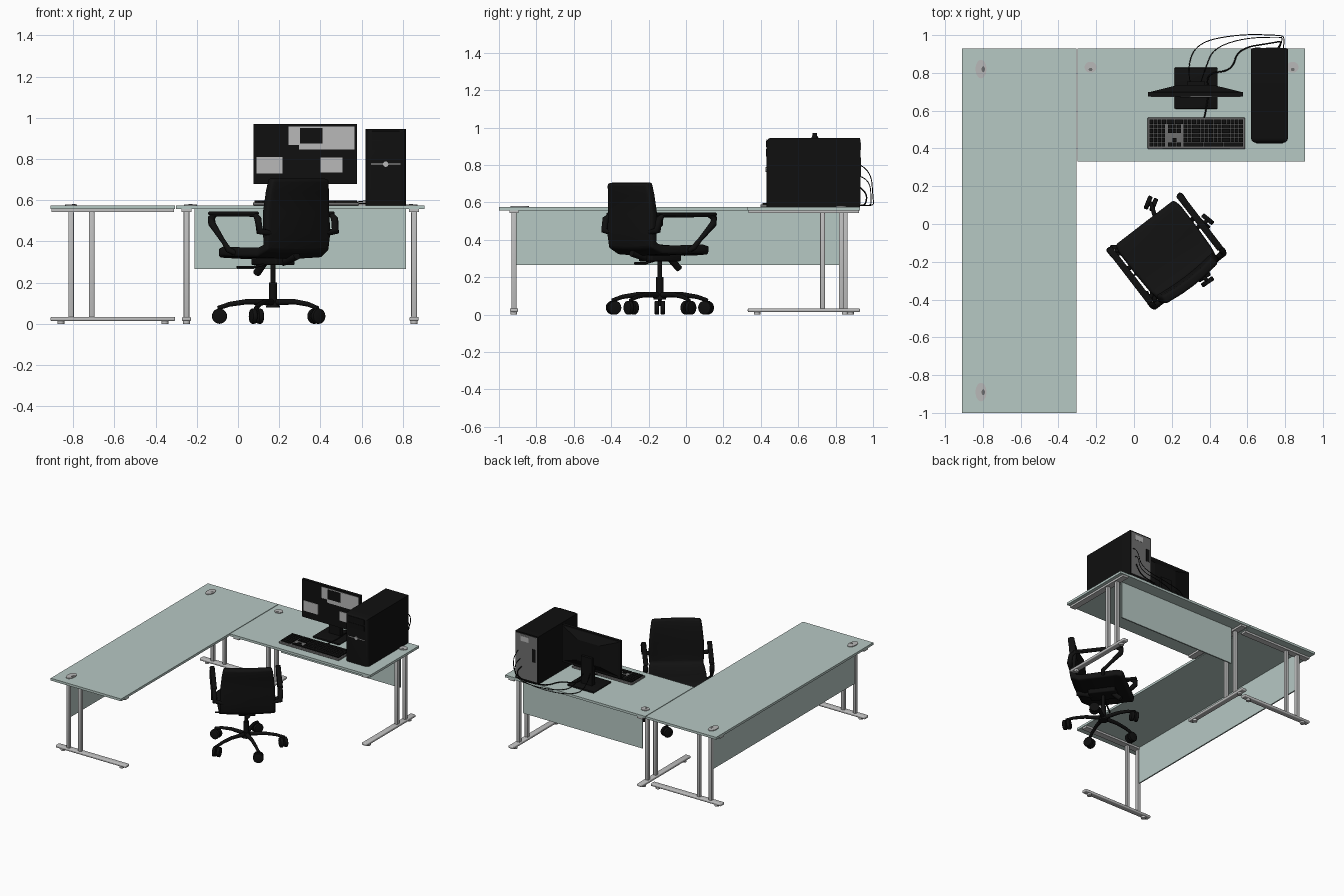
import bpy, bmesh, math
from mathutils import Matrix, Vector

if "Cube" in bpy.data.objects:
    bpy.data.objects.remove(bpy.data.objects["Cube"])


def material(name, r, g, b):
    m = bpy.data.materials.new(name)
    m.use_nodes = True
    m.diffuse_color = (r, g, b, 1)
    m.node_tree.nodes["Principled BSDF"].inputs["Base Color"].default_value = (r, g, b, 1)
    return m


GLASS = material("pale green desk", 0.47, 0.58, 0.55)
METAL = material("satin metal", 0.53, 0.53, 0.53)
BLACK = material("black plastic", 0.005, 0.005, 0.005)
FABRIC = material("charcoal fabric", 0.006, 0.006, 0.006)
PALE = material("pale grey", 0.48, 0.48, 0.48)
GREY = material("mid grey", 0.16, 0.16, 0.16)

TOP = 0.575                                   # desk surface height
WORLD = Matrix.Identity(4)
CHAIR = Matrix.Translation((0.17, -0.14, 0)) @ Matrix.Rotation(math.radians(37.6), 4, "Z")


def finish(name, bm, mat, frame=WORLD, smooth=False):
    mesh = bpy.data.meshes.new(name)
    bmesh.ops.recalc_face_normals(bm, faces=bm.faces)
    bm.to_mesh(mesh)
    bm.free()
    mesh.transform(frame)
    mesh.materials.append(mat)
    if smooth:
        mesh.polygons.foreach_set("use_smooth", [True] * len(mesh.polygons))
        mesh.set_sharp_from_angle(angle=math.radians(35))
    ob = bpy.data.objects.new(name, mesh)
    bpy.context.collection.objects.link(ob)
    return ob


def add_box(bm, x, y, z):
    """Box from three (low, high) ranges."""
    mid = Vector([(a + b) / 2 for a, b in (x, y, z)])
    size = [b - a for a, b in (x, y, z)]
    bmesh.ops.create_cube(bm, size=1, matrix=Matrix.Translation(mid) @ Matrix.Diagonal((*size, 1)))


def box(name, x, y, z, mat, frame=WORLD, bevel=0):
    bm = bmesh.new()
    add_box(bm, x, y, z)
    if bevel:
        bmesh.ops.bevel(bm, geom=bm.edges[:], offset=bevel, segments=3, profile=0.5, affect="EDGES")
    return finish(name, bm, mat, frame, bevel > 0)


def cyl(name, at, r, depth, mat, axis="Z", frame=WORLD, r2=None, stretch=1, bevel=0):
    bm = bmesh.new()
    turn = {"X": Matrix.Rotation(math.pi / 2, 4, "Y"), "Y": Matrix.Rotation(math.pi / 2, 4, "X"), "Z": WORLD}[axis]
    bmesh.ops.create_cone(bm, cap_ends=True, segments=20, radius1=r, radius2=r if r2 is None else r2, depth=depth,
                          matrix=Matrix.Translation(at) @ Matrix.Diagonal((1, stretch, 1, 1)) @ turn)
    if bevel:
        rims = [e for e in bm.edges if any(len(f.verts) > 4 for f in e.link_faces)]
        bmesh.ops.bevel(bm, geom=rims, offset=bevel, segments=2, profile=0.5, affect="EDGES")
    return finish(name, bm, mat, frame, True)


def tube(name, points, r, mat, frame=WORLD, curved=False, radii=None):
    cu = bpy.data.curves.new(name, "CURVE")
    cu.dimensions = "3D"
    cu.bevel_depth, cu.bevel_resolution, cu.use_fill_caps = r, 2, True
    sp = cu.splines.new("NURBS" if curved else "POLY")
    sp.points.add(len(points) - 1)
    for i, (pt, co) in enumerate(zip(sp.points, points)):
        pt.co = (*co, 1)
        pt.radius = radii[i] if radii else 1
    if curved:
        sp.use_endpoint_u, sp.order_u, sp.resolution_u = True, 3, 8
    cu.transform(frame)
    cu.materials.append(mat)
    ob = bpy.data.objects.new(name, cu)
    bpy.context.collection.objects.link(ob)


# Desks: local x runs along the length, local y = 0 is the panel-side edge
def desk(name, length, depth, frame, grommets, stretch):
    box(name + "_top", (0, length), (0, depth), (TOP - 0.018, TOP), GLASS, frame)
    box(name + "_modesty_panel", (0.09, length - 0.09), (0.095, 0.105), (0.265, TOP - 0.018), GLASS, frame)
    for x in (0.055 if depth > 0.603 else 0.05, length - 0.05):
        x = min(max(x, 0.08), length - 0.08) if length > 1.5 else x
        box(name + "_foot", (x - 0.022, x + 0.022), (0, depth), (0.014, 0.034), METAL, frame, 0.006)
        box(name + "_beam", (x - 0.024, x + 0.024), (0.005, depth - 0.005), (0.542, 0.557), METAL, frame)
        for y in (0.1, 0.2):
            box(name + "_upright", (x - 0.014, x + 0.014), (y - 0.013, y + 0.013), (0.03, 0.545), METAL, frame, 0.005)
        for y in (0.05, depth - 0.05):
            cyl(name + "_glide", (x, y, 0.008), 0.017, 0.016, METAL, frame=frame)
    for x in grommets:
        turned = frame @ Matrix.Translation((x, 0.1, TOP))
        if stretch > 1:
            turned = turned @ Matrix.Rotation(math.pi / 2, 4, "Z")
        cyl("grommet", (0, 0, 0.002), 0.029, 0.006, PALE, frame=turned, stretch=stretch)
        cyl("grommet_slot", (0.012, 0, 0.0045), 0.009, 0.003, GREY, frame=turned, stretch=stretch)


desk("long_desk", 1.93, 0.605, Matrix.Translation((-0.91, -1, 0)) @ Matrix(((0, 1, 0, 0), (1, 0, 0, 0), (0, 0, 1, 0), (0, 0, 0, 1))),
     (0.11, 1.82), 1.7)
desk("short_desk", 1.205, 0.6, Matrix.Translation((-0.3, 0.93, 0)) @ Matrix.Diagonal((1, -1, 1, 1)),
     (0.07, 1.14), 1.1)

# Computer tower with a rounded front
bm = bmesh.new()
add_box(bm, (0.62, 0.815), (0.43, 0.93), (TOP, 0.945))
front = [e for e in bm.edges if all(v.co.y < 0.5 for v in e.verts) and any(v.co.z > 0.9 for v in e.verts)]
bmesh.ops.bevel(bm, geom=front, offset=0.025, segments=4, profile=0.5, affect="EDGES")
finish("tower_case", bm, BLACK, smooth=True)
box("tower_back_panel", (0.628, 0.807), (0.929, 0.933), (0.59, 0.935), GREY)
box("tower_port_plate", (0.64, 0.67), (0.932, 0.935), (0.74, 0.84), BLACK)
box("tower_power_socket", (0.7, 0.77), (0.932, 0.935), (0.88, 0.92), PALE)
box("tower_trim", (0.645, 0.79), (0.427, 0.431), (0.773, 0.777), PALE)
cyl("tower_button", (0.717, 0.428, 0.775), 0.013, 0.006, PALE, "Y")
for z in (0.845, 0.895):
    box("drive_cover", (0.65, 0.785), (0.427, 0.431), (z, z + 0.04), BLACK)

# Monitor: slim panel, tapered back, neck and base
MX = 0.326
box("monitor_panel", (0.075, 0.578), (0.676, 0.7), (0.678, 0.97), BLACK)
bm = bmesh.new()
add_box(bm, (0.085, 0.568), (0.699, 0.735), (0.69, 0.96))
for v in bm.verts:
    if v.co.y > 0.72:
        v.co.x = MX + (v.co.x - MX) * 0.4
        v.co.z = 0.825 + (v.co.z - 0.825) * 0.6
finish("monitor_back", bm, BLACK)
box("monitor_neck", (0.28, 0.375), (0.72, 0.755), (TOP, 0.8), BLACK)
box("monitor_base", (0.214, 0.443), (0.61, 0.828), (TOP, 0.589), BLACK, bevel=0.005)
box("screen_window", (0.246, 0.565), (0.673, 0.677), (0.845, 0.957), PALE)
box("screen_window_dark", (0.3, 0.41), (0.671, 0.675), (0.875, 0.95), BLACK)
box("screen_window_corner", (0.244, 0.295), (0.671, 0.675), (0.843, 0.868), BLACK)
box("screen_patch_left", (0.09, 0.217), (0.673, 0.677), (0.73, 0.81), PALE)
box("screen_patch_right", (0.4, 0.507), (0.673, 0.677), (0.735, 0.807), PALE)

# Keyboard with three key blocks
box("keyboard_body", (0.072, 0.588), (0.397, 0.563), (TOP, 0.59), GREY, bevel=0.004)
bm = bmesh.new()


def key_block(x0, x1, columns, rows):
    w = (x1 - x0) / columns
    for row in rows:
        y = 0.41 + row * 0.024
        for c in range(columns):
            add_box(bm, (x0 + c * w + 0.001, x0 + (c + 1) * w - 0.001), (y, y + 0.022), (0.588, 0.598))


key_block(0.08, 0.165, 4, range(5))
key_block(0.178, 0.25, 3, (0, 3, 4))
key_block(0.202, 0.226, 1, (1,))
key_block(0.26, 0.578, 14, range(1, 5))
key_block(0.26, 0.578, 3, (0,))
key_block(0.08, 0.578, 22, (5,))
finish("keyboard_keys", bm, BLACK)

# Cables from the tower to the screen and keyboard
tube("screen_cable", [(0.79, 0.93, 0.8), (0.8, 0.99, 0.77), (0.77, 1.0, 0.62), (0.55, 1.005, 0.585),
                      (0.33, 0.96, 0.583), (0.28, 0.82, 0.585), (0.3, 0.74, 0.7)], 0.0025, BLACK, curved=True)
tube("power_cable", [(0.77, 0.93, 0.74), (0.79, 0.985, 0.72), (0.77, 0.99, 0.6), (0.58, 0.985, 0.583),
                     (0.42, 0.93, 0.583), (0.38, 0.83, 0.585), (0.35, 0.74, 0.68)], 0.0025, BLACK, curved=True)
tube("keyboard_cable", [(0.76, 0.93, 0.68), (0.79, 0.97, 0.65), (0.74, 0.96, 0.585), (0.55, 0.93, 0.583), (0.52, 0.81, 0.583),
                        (0.38, 0.8, 0.6), (0.4, 0.68, 0.595), (0.37, 0.555, 0.585)], 0.004, BLACK, curved=True)

# Chair shell: (y, z, half width) stations from seat front up to the back top
stations = [(0.185, 0.335, 0.195), (0.14, 0.345, 0.205), (0, 0.34, 0.205), (-0.13, 0.34, 0.2), (-0.185, 0.365, 0.19),
            (-0.2, 0.44, 0.195), (-0.195, 0.54, 0.192), (-0.205, 0.64, 0.182), (-0.215, 0.705, 0.172)]
bm = bmesh.new()
rows = []
for y, z, w in stations:
    back = min(1, max(0, (z - 0.34) / 0.1))
    rows.append([bm.verts.new((w * t, y + 0.015 * back * t * t, z + 0.008 * (1 - back) * t * t))
                 for t in (-1, -0.85, -0.4, 0, 0.4, 0.85, 1)])
for a, b in zip(rows, rows[1:]):
    for i in range(len(a) - 1):
        bm.faces.new((a[i], a[i + 1], b[i + 1], b[i]))
shell = finish("seat_and_backrest", bm, FABRIC, CHAIR, True)
solid = shell.modifiers.new("thickness", "SOLIDIFY")
solid.thickness, solid.offset = 0.048, 0
bev = shell.modifiers.new("soft_rim", "BEVEL")
bev.width, bev.segments, bev.limit_method, bev.angle_limit = 0.014, 3, "ANGLE", math.radians(50)

# Chair arms
for s in (-1, 1):
    path = [(0.17, -0.2, 0.44), (0.232, -0.195, 0.45), (0.235, -0.185, 0.51), (0.235, -0.16, 0.53), (0.235, 0.15, 0.532),
            (0.235, 0.185, 0.515), (0.235, 0.18, 0.485), (0.235, 0.09, 0.4), (0.235, 0.05, 0.36), (0.18, 0.04, 0.335)]
    tube("chair_arm", [(s * x, y, z) for x, y, z in path], 0.012, BLACK, CHAIR,
         radii=[1.2, 1.6, 1.5, 1, 1, 1.5, 1.6, 1, 1.3, 1])
    box("arm_pad", sorted((s * 0.215, s * 0.25)), (-0.17, 0.195), (0.527, 0.545), BLACK, CHAIR, 0.006)

# Under-seat mechanism, lever and column
box("seat_mechanism", (-0.06, 0.06), (-0.1, 0.1), (0.285, 0.325), BLACK, CHAIR, 0.008)
tube("height_lever", [(-0.04, 0, 0.29), (-0.12, 0, 0.275), (-0.22, 0, 0.275)], 0.006, BLACK, CHAIR)
tube("tension_knob", [(0, 0.07, 0.3), (0, 0.13, 0.245)], 0.019, BLACK, CHAIR)
tube("back_bracket", [(0, -0.08, 0.3), (0, -0.19, 0.33)], 0.02, BLACK, CHAIR)
hub = Matrix.Translation((0.17, -0.14, 0))
cyl("gas_piston", (0, 0, 0.24), 0.012, 0.12, BLACK, frame=hub)
cyl("column_sleeve", (0, 0, 0.14), 0.02, 0.12, BLACK, frame=hub)
cyl("base_hub", (0, 0, 0.1), 0.034, 0.04, BLACK, frame=hub, r2=0.026)

# Five-star base with twin-wheel casters
for k in range(5):
    spoke = hub @ Matrix.Rotation(math.radians(180 + 72 * k), 4, "Z")
    tube("base_spoke", [(0.02, 0, 0.105), (0.13, 0, 0.107), (0.21, 0, 0.095), (0.268, 0, 0.076)], 0.013, BLACK, spoke,
         radii=[1.2, 1, 0.9, 0.8])
    cyl("caster_stem", (0.26, 0, 0.065), 0.01, 0.04, BLACK, frame=spoke)
    swivel = spoke @ Matrix.Translation((0.26, 0, 0)) @ Matrix.Rotation(math.radians(35 * k), 4, "Z")
    for s in (-1, 1):
        cyl("caster_wheel", (0, s * 0.016, 0.037), 0.037, 0.024, BLACK, "Y", swivel, bevel=0.006)
